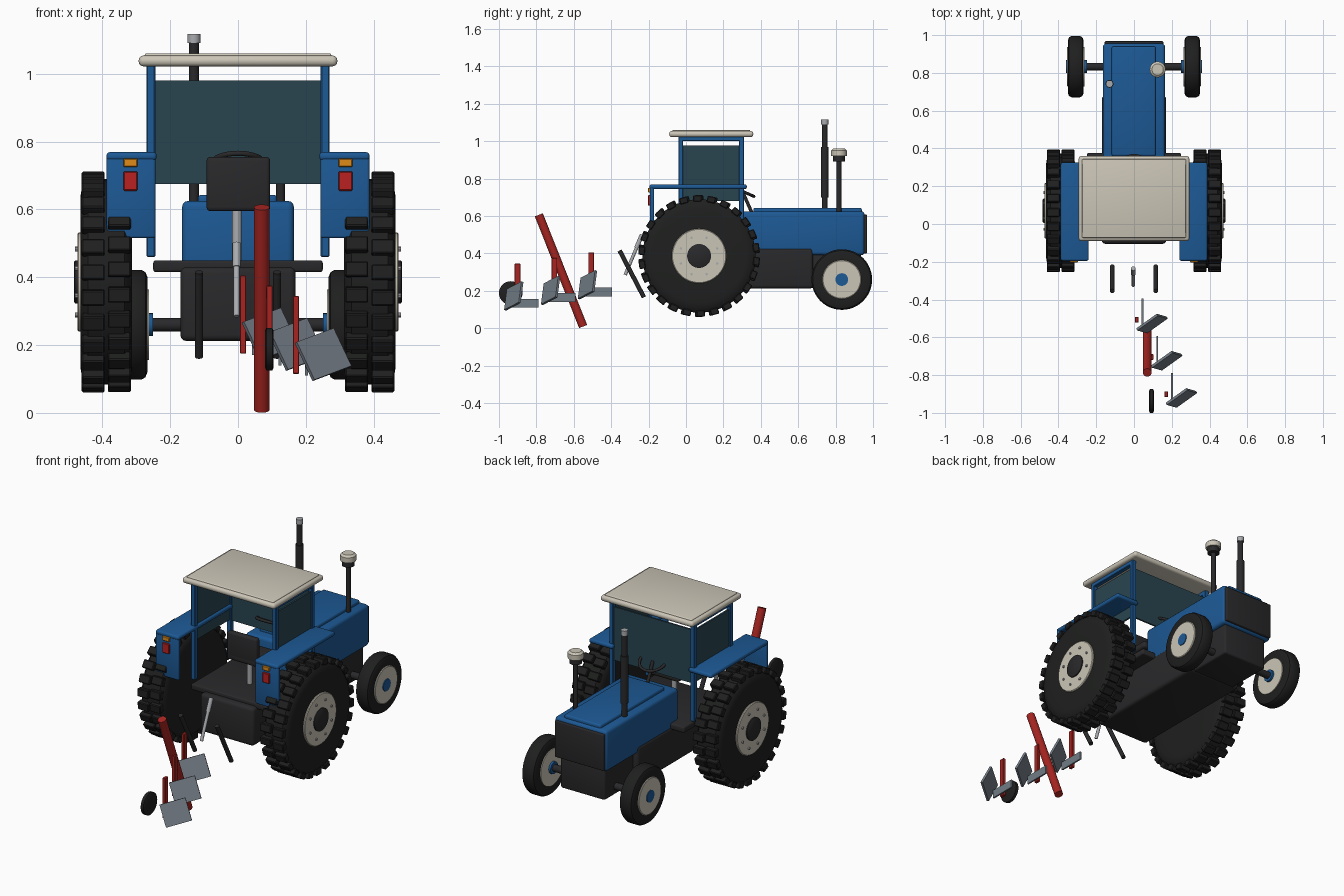
import bpy, bmesh
from math import sin, cos, pi
from mathutils import Vector, Matrix

if "Cube" in bpy.data.objects:
    bpy.data.objects.remove(bpy.data.objects["Cube"])

COL = dict(blue=(.012, .10, .30), dark=(.022, .022, .024), tyre=(.013, .014, .013), cream=(.60, .56, .47),
           red=(.38, .018, .015), lamp=(.50, .015, .015), orange=(.75, .26, .01), glass=(.022, .06, .08),
           steel=(.17, .20, .235), silver=(.40, .41, .43))
MATS = {}
for k, c in COL.items():
    MATS[k] = bpy.data.materials.new(k)
    MATS[k].diffuse_color = (*c, 1)


def finish(bm, name, mat):
    bmesh.ops.recalc_face_normals(bm, faces=bm.faces)
    me = bpy.data.meshes.new(name)
    bm.to_mesh(me)
    bm.free()
    ob = bpy.data.objects.new(name, me)
    bpy.context.collection.objects.link(ob)
    me.materials.append(MATS[mat])
    bpy.ops.object.select_all(action='DESELECT')
    ob.select_set(True)
    bpy.context.view_layer.objects.active = ob
    bpy.ops.object.shade_smooth_by_angle(angle=.6)
    return ob


def box(name, mat, x, y, z, bevel=0.0, seg=3):
    """Box from (min, max) ranges."""
    bm = bmesh.new()
    size = [b - a for a, b in (x, y, z)]
    mid = [(a + b) / 2 for a, b in (x, y, z)]
    bmesh.ops.create_cube(bm, size=1, matrix=Matrix.Translation(mid) @ Matrix.Diagonal((*size, 1)))
    if bevel:
        bmesh.ops.bevel(bm, geom=bm.edges[:], offset=bevel, segments=seg, profile=.5, affect='EDGES')
    return finish(bm, name, mat)


def side(s, a, b):
    return tuple(sorted((s * a, s * b)))


def rod(name, mat, p, q, r, r2=None, n=24):
    """Cylinder between two points."""
    p, q = Vector(p), Vector(q)
    d = q - p
    m = Matrix.Translation((p + q) / 2) @ d.to_track_quat('Z', 'Y').to_matrix().to_4x4()
    bm = bmesh.new()
    bmesh.ops.create_cone(bm, cap_ends=True, segments=n, radius1=r, radius2=r2 or r, depth=d.length, matrix=m)
    return finish(bm, name, mat)


def lathe_x(name, mat, profile, y, z, s=1, n=48):
    """Revolve (x, radius) points around an axle along x."""
    bm = bmesh.new()
    rings = [[bm.verts.new((s * x, y + r * cos(2 * pi * i / n), z + r * sin(2 * pi * i / n))) for i in range(n)]
             for x, r in profile]
    for a, b in zip(rings, rings[1:]):
        for i in range(n):
            bm.faces.new((a[i], a[(i + 1) % n], b[(i + 1) % n], b[i]))
    bm.faces.new(rings[0])
    bm.faces.new(rings[-1])
    return finish(bm, name, mat)


def lugs(name, y, z, s, n=26):
    """Two rows of tread blocks around a rear tyre."""
    bm = bmesh.new()
    for i in range(n):
        for x, off in ((.35, .0), (.427, .12)):
            m = (Matrix.Translation((s * x, y, z)) @ Matrix.Rotation(2 * pi * (i + off) / n, 4, 'X')
                 @ Matrix.Translation((0, 0, .308)) @ Matrix.Diagonal((.068, .045, .034, 1)))
            c = bmesh.ops.create_cube(bm, size=1, matrix=m)
            edges = list({e for v in c['verts'] for e in v.link_edges})
            bmesh.ops.bevel(bm, geom=edges, offset=.004, segments=1, affect='EDGES')
    return finish(bm, name, 'tyre')


# Hood, grille and chassis
box('hood', 'blue', (-.165, .165), (.30, .955), (.39, .625), .018)
box('hood_top_panel', 'blue', (-.118, .115), (.36, .94), (.61, .643), .01)
box('grille', 'dark', (-.155, .155), (.93, .968), (.40, .607), .005)
box('chassis', 'dark', (-.17, .17), (-.105, .68), (.212, .43), .018)
box('front_chassis', 'dark', (-.14, .14), (.66, .935), (.215, .42), .01)
box('cab_floor', 'dark', (-.25, .25), (-.07, .375), (.415, .45), .008)

# Exhaust and air cleaner
rod('exhaust_stem', 'dark', (-.13, .742, .62), (-.13, .742, 1.095), .015)
rod('exhaust_muffler', 'dark', (-.13, .742, .70), (-.13, .742, .97), .021)
rod('exhaust_cap', 'silver', (-.13, .742, 1.09), (-.13, .742, 1.117), .019)
rod('air_cleaner_stem', 'dark', (.125, .818, .62), (.125, .818, .90), .013)
rod('air_cleaner_bowl', 'dark', (.125, .818, .89), (.125, .818, .925), .033)
rod('air_cleaner_cap', 'cream', (.125, .818, .92), (.125, .818, .95), .042)
rod('air_cleaner_lid', 'cream', (.125, .818, .95), (.125, .818, .96), .042, .03)

# Cab: roof, posts, rails and glass
box('roof', 'cream', (-.293, .293), (-.09, .36), (1.022, 1.054), .014)
box('roof_panel', 'cream', (-.275, .275), (-.073, .343), (1.04, 1.06), .005)
box('windshield', 'glass', (-.246, .246), (.292, .302), (.675, .98))
for s in (-1, 1):
    for y, n in ((-.028, 'rear'), (.297, 'front')):
        box(n + '_cab_post', 'blue', side(s, .244, .27), (y - .013, y + .013), (.46, 1.03), .003, 1)
    box('cab_rail', 'blue', side(s, .244, .27), (-.04, .31), (1.0, 1.028), .003, 1)
    box('side_window', 'glass', side(s, .252, .262), (-.016, .285), (.68, .978))

# Seat and steering
box('seat_back', 'dark', (-.093, .095), (.03, .065), (.60, .755), .012)
box('seat_cushion', 'dark', (-.093, .095), (.03, .20), (.595, .635), .012)
rod('seat_post', 'silver', (-.003, .11, .44), (-.003, .11, .60), .014)
rod('steering_column', 'dark', (0, .36, .60), (0, .30, .735), .009)
bpy.ops.mesh.primitive_torus_add(location=(0, .295, .735), rotation=(-.42, 0, 0), major_radius=.075,
                                 minor_radius=.008, major_segments=32, minor_segments=8)
wheel = bpy.context.object
wheel.name = 'steering_wheel'
wheel.data.materials.append(MATS['dark'])
bpy.ops.object.shade_smooth()
rod('steering_spoke', 'dark', (-.072, .295, .735), (.072, .295, .735), .006)

# Fenders and rear lamps
for s in (-1, 1):
    box('fender_top', 'blue', side(s, .24, .388), (-.195, .325), (.744, .769), .01)
    box('fender_back', 'blue', side(s, .243, .388), (-.193, -.17), (.515, .755), .008)
    box('red_lamp', 'lamp', side(s, .296, .338), (-.203, -.19), (.655, .712), .003, 1)
    box('orange_lamp', 'orange', side(s, .296, .338), (-.203, -.19), (.725, .75), .003, 1)

# Wheels
RY, RZ, FY, FZ = .07, .386, .833, .26
rod('front_axle', 'dark', (-.28, FY, FZ), (.28, FY, FZ), .02)
for s in (-1, 1):
    lathe_x('rear_tyre', 'tyre', [(.312, .14), (.312, .25), (.318, .285), (.335, .303), (.442, .303),
                                  (.459, .285), (.465, .25), (.465, .14)], RY, RZ, s)
    lugs('rear_tyre_lugs', RY, RZ, s)
    lathe_x('rear_rim', 'cream', [(.43, .146), (.47, .146), (.474, .142)], RY, RZ, s)
    lathe_x('rear_hub', 'dark', [(.46, .064), (.48, .064), (.484, .058)], RY, RZ, s, 32)
    for i in range(8):
        a = 2 * pi * (i + .5) / 8
        y, z = RY + .105 * cos(a), RZ + .105 * sin(a)
        rod('rear_wheel_bolt', 'silver', (s * .47, y, z), (s * .48, y, z), .007, n=8)
    lathe_x('front_tyre', 'tyre', [(.267, .10), (.267, .14), (.273, .155), (.285, .162), (.332, .162),
                                   (.344, .155), (.35, .14), (.35, .10)], FY, FZ, s)
    lathe_x('front_rim', 'cream', [(.262, .10), (.262, .104), (.353, .104), (.356, .10)], FY, FZ, s)
    lathe_x('front_hub', 'blue', [(.25, .034), (.36, .034)], FY, FZ, s, 24)

# Rear linkage
for s in (-1, 1):
    rod('lower_link', 'dark', (s * .115, -.355, .415), (s * .115, -.225, .165), .012)
rod('top_link', 'silver', (-.004, -.235, .50), (-.004, -.325, .285), .009)
rod('top_link_sleeve', 'silver', (-.004, -.235, .50), (-.004, -.265, .43), .012)

# Plough: beam, gauge wheel and three bodies
rod('plough_beam', 'red', (.07, -.787, .606), (.07, -.55, .009), .023)
lathe_x('gauge_wheel', 'tyre', [(.08, .055), (.084, .063), (.101, .063), (.105, .055)], -.937, .188, 1, 32)
u = Vector((.112, .08, .042)).normalized()
w = u.cross(Vector((.042, -.022, -.115))).normalized()
v = w.cross(u)
for i in range(3):
    dx, dy, dz = .078 * i, -.197 * i, -.03 * i
    box('plough_shank', 'red', (.006 + dx, .024 + dx), (-.522 + dy, -.492 + dy), (.175 + dz, .405 + dz), .002, 1)
    box('plough_landside', 'steel', (.041 + dx, .05 + dx), (-.55 + dy, -.395 + dy), (.17 + dz, .217 + dz))
    bm = bmesh.new()
    m = Matrix((u, v, w)).transposed().to_4x4()
    m.translation = (.095 + dx, -.527 + dy, .232 + dz)
    bmesh.ops.create_cube(bm, size=1, matrix=m @ Matrix.Diagonal((.14, .124, .013, 1)))
    finish(bm, 'plough_mouldboard', 'steel')

for m in bpy.data.materials:
    if m.users and not m.is_grease_pencil:
        m.use_nodes = True
        m.node_tree.nodes["Principled BSDF"].inputs["Base Color"].default_value = m.diffuse_color
